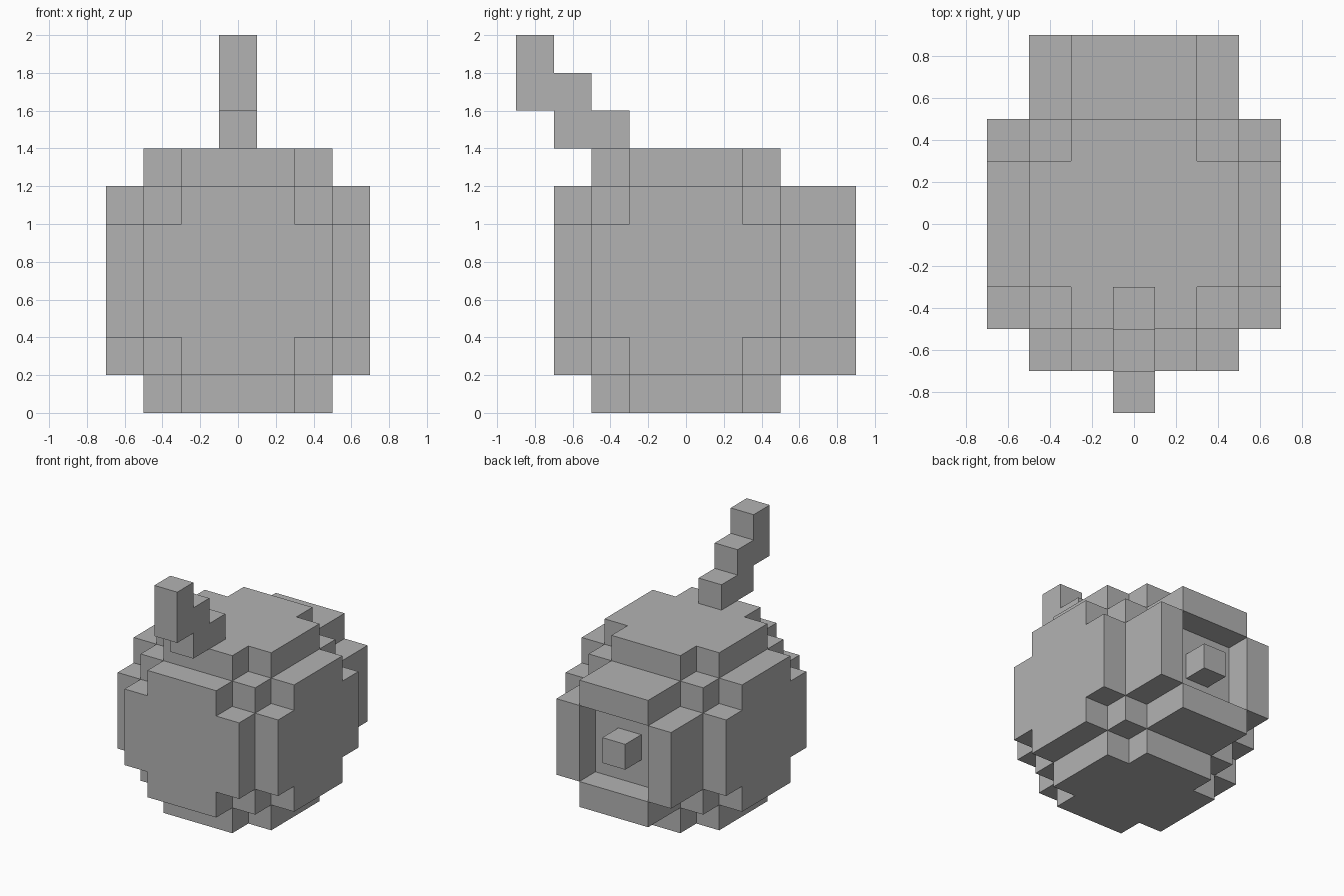
import bpy
import bmesh
from itertools import product
from mathutils import Vector

CELL = 0.2        # edge length of one block
MID = 0.7         # height of the body centre

if "Cube" in bpy.data.objects:
    bpy.data.objects.remove(bpy.data.objects["Cube"], do_unlink=True)

grey = bpy.data.materials.new("plain grey")
grey.use_nodes = True
colour = (0.45, 0.45, 0.45, 1)
grey.diffuse_color = colour
grey.node_tree.nodes["Principled BSDF"].inputs["Base Color"].default_value = colour


def block_part(name, cells):
    """Make one closed, flat-faced object from a set of grid cells."""
    cells = set(cells)
    bm = bmesh.new()
    for cell in cells:
        centre = Vector(cell)
        for axis, side in product(range(3), (-1, 1)):
            normal = Vector((0, 0, 0))
            normal[axis] = side
            if tuple(int(c) for c in centre + normal) in cells:
                continue
            u = Vector((0, 0, 0))
            u[(axis + 1) % 3] = 1
            v = normal.cross(u)
            corners = [(-1, -1), (1, -1), (1, 1), (-1, 1)]
            bm.faces.new([bm.verts.new(centre + (normal + u * a + v * b) / 2)
                          for a, b in corners])
    bmesh.ops.remove_doubles(bm, verts=bm.verts, dist=0.01)
    # Merge coplanar squares into whole panels
    bmesh.ops.dissolve_limit(bm, angle_limit=0.01, verts=bm.verts, edges=bm.edges)
    bmesh.ops.recalc_face_normals(bm, faces=bm.faces)
    for vert in bm.verts:
        vert.co = vert.co * CELL + Vector((0, 0, MID))
    mesh = bpy.data.meshes.new(name)
    bm.to_mesh(mesh)
    bm.free()
    mesh.materials.append(grey)
    obj = bpy.data.objects.new(name, mesh)
    bpy.context.collection.objects.link(obj)
    return obj


def in_body(cell):
    """Cube core with a notched-corner panel on each of its six sides."""
    low, middle, high = sorted(abs(c) for c in cell)
    return high <= 2 or (middle <= 2 and low <= 1)


# Round body
block_part("body", filter(in_body, product(range(-3, 4), repeat=3)))

# Raised frame of four bars on the back
for name, side in (("left", 1), ("right", -1)):
    block_part("back_frame_" + name, [(2 * side, 4, k) for k in (-1, 0, 1)])
for name, side in (("top", 1), ("bottom", -1)):
    block_part("back_frame_" + name, [(i, 4, 2 * side) for i in (-1, 0, 1)])

# Knob in the middle of the frame
block_part("back_knob", [(0, 4, 0)])

# Stepped stem rising forward from the top
block_part("stem", [(0, -2, 4), (0, -3, 4), (0, -3, 5), (0, -4, 5), (0, -4, 6)])
